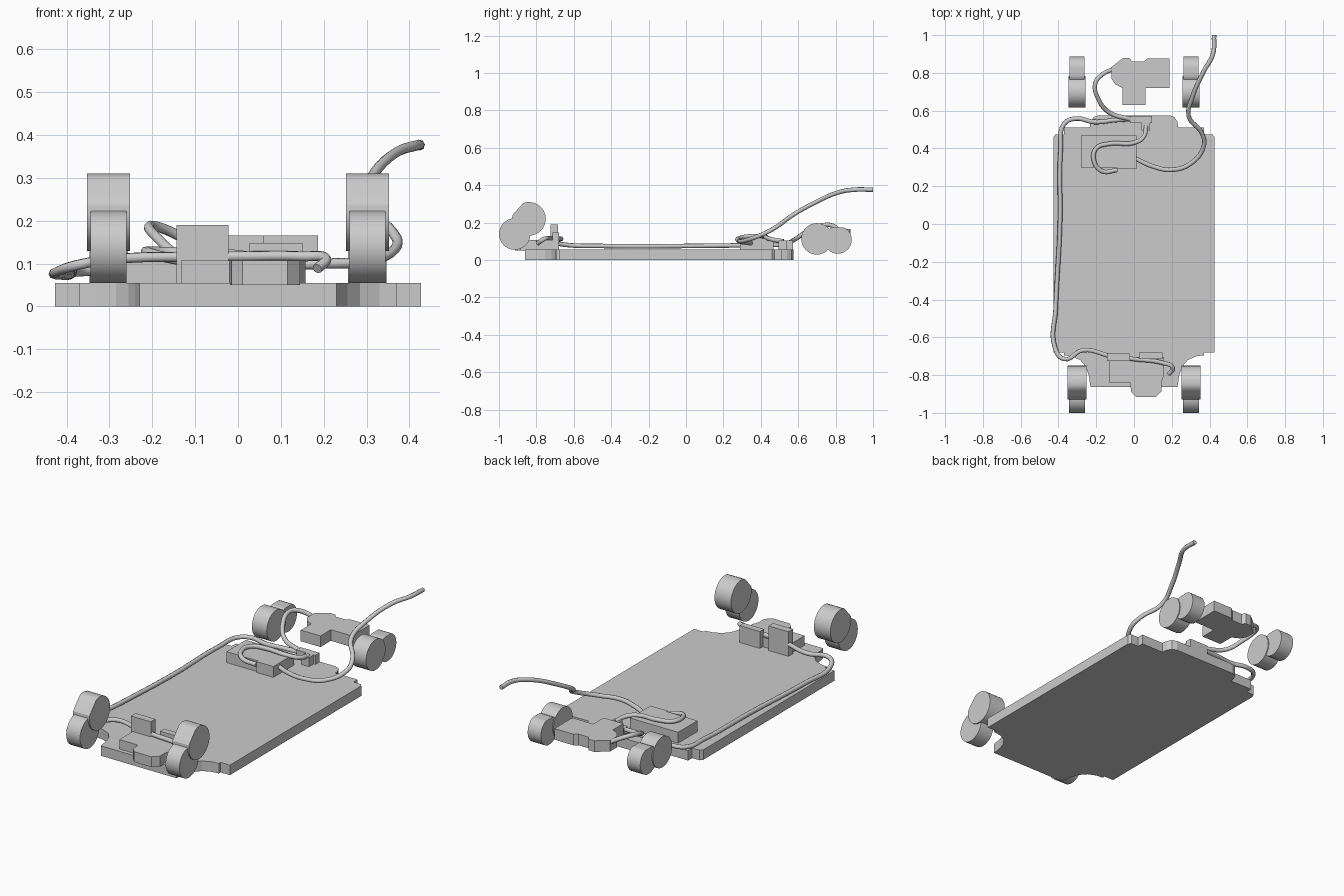
import bpy, bmesh, math
from mathutils import Vector


def prism(name, pts, lo, hi, axis='Z'):
    """Extrude a 2D outline: along Z (pts are x,y) or along X (pts are y,z)."""
    bm = bmesh.new()
    co = (lambda p: (p[0], p[1], lo)) if axis == 'Z' else (lambda p: (lo, p[0], p[1]))
    face = bm.faces.new([bm.verts.new(co(p)) for p in pts])
    ext = bmesh.ops.extrude_face_region(bm, geom=[face])
    move = Vector((0, 0, hi - lo)) if axis == 'Z' else Vector((hi - lo, 0, 0))
    bmesh.ops.translate(bm, vec=move, verts=[v for v in ext['geom'] if isinstance(v, bmesh.types.BMVert)])
    bmesh.ops.recalc_face_normals(bm, faces=bm.faces)
    me = bpy.data.meshes.new(name)
    bm.to_mesh(me)
    bm.free()
    ob = bpy.data.objects.new(name, me)
    bpy.context.collection.objects.link(ob)
    return ob


def box(name, x0, x1, y0, y1, z0, z1):
    return prism(name, [(x0, y0), (x1, y0), (x1, y1), (x0, y1)], z0, z1)


def disc(c, r, chop=None, depth=1.0, n=32):
    """Circle outline, optionally flattened on one side."""
    pts = []
    for i in range(n):
        d = Vector((math.cos(2 * math.pi * i / n), math.sin(2 * math.pi * i / n))) * r
        if chop is not None:
            nrm = Vector((math.cos(chop), math.sin(chop)))
            over = d.dot(nrm) - depth
            if over > 0:
                d -= nrm * over
        pts.append((c[0] + d.x, c[1] + d.y))
    return pts


def cable(name, pts, r=0.012):
    cu = bpy.data.curves.new(name, 'CURVE')
    cu.dimensions = '3D'
    cu.bevel_depth = r
    cu.bevel_resolution = 2
    cu.resolution_u = 6
    cu.use_fill_caps = True
    sp = cu.splines.new('BEZIER')
    sp.bezier_points.add(len(pts) - 1)
    for b, p in zip(sp.bezier_points, pts):
        b.co = p
        b.handle_left_type = b.handle_right_type = 'AUTO'
    ob = bpy.data.objects.new(name, cu)
    bpy.context.collection.objects.link(ob)


# base plate with stepped rear corners and front wheel arches
half = [(0.19, 0.575), (0.215, 0.565), (0.23, 0.54), (0.235, 0.51), (0.37, 0.51),
        (0.37, 0.475), (0.415, 0.475), (0.427, 0.46), (0.427, -0.68), (0.37, -0.68),
        (0.37, -0.695), (0.33, -0.70), (0.285, -0.72), (0.255, -0.755),
        (0.24, -0.80), (0.23, -0.862)]
prism("base_plate", half + [(-x, y) for x, y in reversed(half)], 0, 0.055)

# wheel pods, two overlapping drums each, on both sides
for side, tag in ((1, "right"), (-1, "left")):
    cx = side * 0.302
    def drum(name, pts, w):
        prism(name, pts, cx - w, cx + w, 'X')
    drum(f"front_lower_drum_{tag}", disc((-0.916, 0.139), 0.084), 0.042)
    drum(f"front_upper_drum_{tag}",
         disc((-0.84, 0.22), 0.09, math.radians(138), 0.079), 0.05)
    drum(f"front_drum_web_{tag}",
         [(-0.94, 0.215), (-0.86, 0.12), (-0.80, 0.17), (-0.88, 0.26)], 0.0415)
    drum(f"rear_inner_drum_{tag}", disc((0.70, 0.113), 0.084), 0.045)
    drum(f"rear_outer_drum_{tag}",
         disc((0.812, 0.108), 0.074, math.radians(90), 0.066), 0.04)
    drum(f"rear_drum_web_{tag}",
         [(0.72, 0.06), (0.81, 0.06), (0.81, 0.16), (0.72, 0.165)], 0.0395)

# rear gearbox
prism("rear_gearbox", [(-0.06, 0.63), (0.06, 0.63), (0.06, 0.72), (0.187, 0.72),
      (0.187, 0.875), (0.07, 0.875), (0.05, 0.86), (-0.01, 0.86), (-0.025, 0.88),
      (-0.06, 0.878), (-0.12, 0.83), (-0.12, 0.77), (-0.10, 0.74), (-0.06, 0.72)], 0.105, 0.166)

# front gearbox and upright circuit boxes
prism("front_gearbox", [(-0.133, -0.84), (-0.02, -0.84), (-0.015, -0.89), (0.01, -0.915),
      (0.115, -0.915), (0.145, -0.885), (0.145, -0.84), (0.158, -0.80), (0.158, -0.705),
      (-0.133, -0.705)], 0.05, 0.107)
box("tall_board", -0.143, -0.022, -0.725, -0.685, 0.05, 0.19)
box("low_board", 0.027, 0.15, -0.715, -0.68, 0.05, 0.148)

# receiver and rear connector
prism("receiver_box", [(-0.28, 0.30), (-0.09, 0.30), (-0.09, 0.29), (0.012, 0.29),
                       (0.012, 0.468), (-0.28, 0.468)], 0.05, 0.115)
box("rear_connector", -0.02, 0.095, 0.535, 0.572, 0.05, 0.105)
box("rear_plug", 0.04, 0.085, 0.495, 0.54, 0.05, 0.105)

# cables
cable("antenna_wire", [(0.0, 0.35, 0.09), (0.1, 0.305, 0.095), (0.2, 0.287, 0.10),
      (0.3, 0.32, 0.105), (0.37, 0.415, 0.14), (0.36, 0.48, 0.175), (0.29, 0.57, 0.24),
      (0.312, 0.68, 0.302), (0.37, 0.81, 0.36), (0.418, 0.9, 0.376), (0.424, 1.0, 0.376)])
cable("receiver_loop", [(-0.09, 0.285, 0.10), (-0.17, 0.28, 0.115), (-0.213, 0.34, 0.127),
      (-0.20, 0.40, 0.128), (-0.13, 0.425, 0.126), (0.0, 0.43, 0.12),
      (0.05, 0.46, 0.11), (0.065, 0.52, 0.10)])
cable("rear_gearbox_cable", [(-0.02, 0.555, 0.095), (-0.13, 0.59, 0.115), (-0.188, 0.66, 0.16),
      (-0.205, 0.745, 0.188), (-0.17, 0.79, 0.18), (-0.11, 0.82, 0.15)])
cable("long_side_cable", [(-0.02, 0.555, 0.085), (-0.1, 0.55, 0.085), (-0.21, 0.54, 0.085),
      (-0.31, 0.558, 0.085), (-0.37, 0.53, 0.082), (-0.388, 0.40, 0.08), (-0.392, 0.0, 0.075),
      (-0.415, -0.45, 0.075), (-0.42, -0.65, 0.082), (-0.37, -0.715, 0.098),
      (-0.27, -0.668, 0.112), (-0.12, -0.70, 0.116), (0.0, -0.715, 0.117),
      (0.15, -0.735, 0.117), (0.205, -0.76, 0.112), (0.185, -0.795, 0.088)])

# smooth rounded parts, keep edges sharp
bpy.ops.object.select_all(action='DESELECT')
for ob in bpy.context.scene.objects:
    if ob.type == 'MESH' and "drum" in ob.name:
        ob.select_set(True)
        bpy.context.view_layer.objects.active = ob
bpy.ops.object.shade_smooth_by_angle(angle=math.radians(30))
